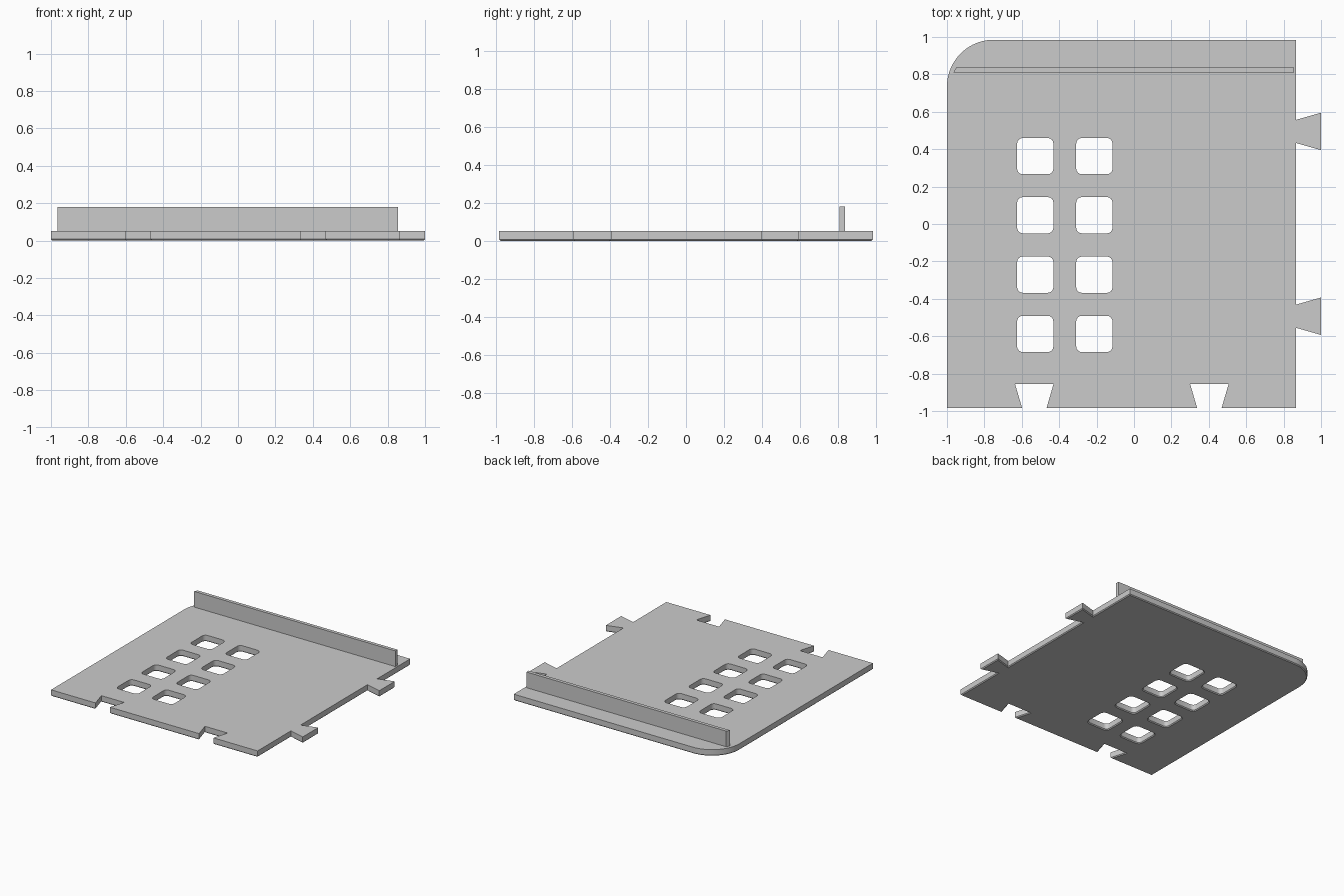
import bpy, bmesh, math
from mathutils import Vector

cube = bpy.data.objects.get("Cube")
if cube:
    bpy.data.objects.remove(cube, do_unlink=True)

grey = bpy.data.materials.new("plain grey")
grey.use_nodes = True
color = (0.6, 0.6, 0.6, 1)
grey.diffuse_color = color
grey.node_tree.nodes["Principled BSDF"].inputs["Base Color"].default_value = color


def arc(cx, cy, r, start, steps):
    """Counter-clockwise quarter arc starting at the given angle."""
    angles = [math.radians(start + 90 * i / steps) for i in range(steps + 1)]
    return [(cx + r * math.cos(a), cy + r * math.sin(a)) for a in angles]


def rounded_square(cx, cy, half, r):
    d = half - r
    pts = []
    for i, (sx, sy) in enumerate([(1, 1), (-1, 1), (-1, -1), (1, -1)]):
        pts += arc(cx + sx * d, cy + sy * d, r, 90 * i, 4)
    return pts


def inset(loop, dist):
    """Move a loop towards its left side by dist, keeping mitred corners."""
    result = []
    for i, p in enumerate(loop):
        p = Vector(p)
        a = (p - Vector(loop[i - 1])).normalized()
        b = (Vector(loop[(i + 1) % len(loop)]) - p).normalized()
        n1, n2 = Vector((-a.y, a.x)), Vector((-b.y, b.x))
        result.append(p + (n1 + n2) * dist / (1 + n1.dot(n2)))
    return result


def extrude_loops(name, loops, z0, z1, chamfer=0):
    """Solid from an outer loop and hole loops, with a chamfered underside."""
    bm = bmesh.new()
    caps = [[], []]
    for loop in loops:
        levels = [(z1, 0), (z0 + chamfer, 0), (z0, chamfer)] if chamfer else [(z1, 0), (z0, 0)]
        rings = [[bm.verts.new((x, y, z)) for x, y in inset(loop, d)] for z, d in levels]
        n = len(loop)
        for upper, lower in zip(rings, rings[1:]):
            for i in range(n):
                j = (i + 1) % n
                bm.faces.new((upper[i], lower[i], lower[j], upper[j]))
        for cap, ring in zip(caps, (rings[0], rings[-1])):
            cap += [bm.edges.get((ring[i - 1], ring[i])) for i in range(n)]
    for cap, up in zip(caps, (1, -1)):
        bmesh.ops.triangle_fill(bm, edges=cap, use_beauty=True, normal=(0, 0, up))
    bmesh.ops.recalc_face_normals(bm, faces=bm.faces)
    mesh = bpy.data.meshes.new(name)
    bm.to_mesh(mesh)
    bm.free()
    mesh.materials.append(grey)
    obj = bpy.data.objects.new(name, mesh)
    bpy.context.collection.objects.link(obj)
    bpy.context.view_layer.objects.active = obj
    obj.select_set(True)
    bpy.ops.object.shade_smooth_by_angle(angle=math.radians(25))
    obj.select_set(False)
    return obj


# Plate outline, counter-clockwise: front edge with dovetail sockets
left, right, front, back = -1, 0.867, -0.985, 0.985
neck, head, depth = 0.065, 0.103, 0.13
outline = [(left, front)]
for x in (-0.533, 0.403):
    outline += [(x - neck, front), (x - head, front + depth),
                (x + head, front + depth), (x + neck, front)]
outline.append((right, front))
# Side edge with dovetail tabs
for y in (-0.493, 0.495):
    outline += [(right, y - 0.062), (1, y - 0.1), (1, y + 0.1), (right, y + 0.062)]
outline.append((right, back))
# Rounded back corner
outline += arc(left + 0.25, back - 0.25, 0.25, 90, 20)

# Grid of rounded square openings
holes = [rounded_square(x, y, 0.097, 0.03)[::-1]
         for x in (-0.528, -0.212)
         for y in (0.363, 0.047, -0.271, -0.588)]
extrude_loops("base_plate", [outline] + holes, 0, 0.052, chamfer=0.007)

# Upright rib along the back, mitred at one end
rib = [(-0.965, 0.81), (0.855, 0.81), (0.855, 0.838), (-0.95, 0.838)]
extrude_loops("back_rib", [rib], 0.05, 0.18)
